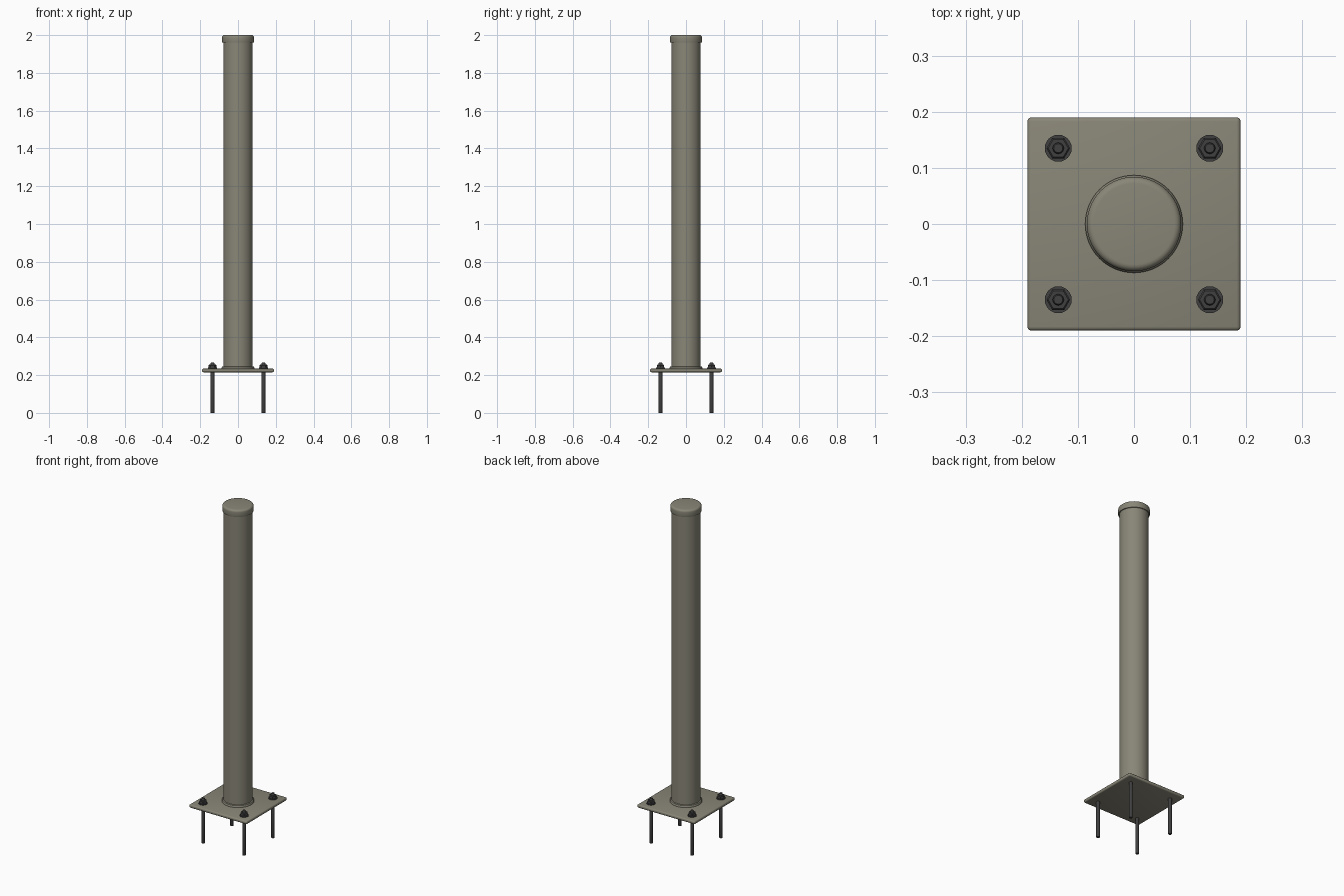
import bpy
import bmesh
import math

cube = bpy.data.objects.get("Cube")
if cube:
    bpy.data.objects.remove(cube, do_unlink=True)


def make_material(name, color):
    mat = bpy.data.materials.new(name)
    mat.use_nodes = True
    mat.diffuse_color = color
    mat.node_tree.nodes["Principled BSDF"].inputs["Base Color"].default_value = color
    return mat


paint = make_material("olive grey paint", (0.25, 0.24, 0.185, 1))
steel = make_material("dark steel", (0.05, 0.05, 0.05, 1))


def lathe(name, profile, mat, sides, x=0, y=0, smooth=True, turn=0):
    """Revolve (radius, height) points around the vertical axis, closing both ends."""
    bm = bmesh.new()
    rings = []
    for r, z in profile:
        angles = [turn + math.tau * i / sides for i in range(sides)]
        rings.append([bm.verts.new((r * math.cos(a), r * math.sin(a), z)) for a in angles])
    for low, high in zip(rings, rings[1:]):
        for i in range(sides):
            j = (i + 1) % sides
            bm.faces.new((low[i], low[j], high[j], high[i]))
    bm.faces.new(rings[0][::-1])
    bm.faces.new(rings[-1])
    return finish(name, bm, mat, smooth, x, y)


def finish(name, bm, mat, smooth=True, x=0, y=0):
    mesh = bpy.data.meshes.new(name)
    bm.to_mesh(mesh)
    bm.free()
    mesh.materials.append(mat)
    obj = bpy.data.objects.new(name, mesh)
    obj.location = (x, y, 0)
    bpy.context.collection.objects.link(obj)
    if smooth:
        bpy.ops.object.select_all(action="DESELECT")
        obj.select_set(True)
        bpy.context.view_layer.objects.active = obj
        bpy.ops.object.shade_smooth_by_angle(angle=math.radians(35))
    return obj


# Square base plate with softened corners and edges
PLATE_LOW, PLATE_TOP, HALF = 0.215, 0.234, 0.19
bm = bmesh.new()
bmesh.ops.create_cube(bm, size=1)
for v in bm.verts:
    v.co.x *= HALF * 2
    v.co.y *= HALF * 2
    v.co.z = PLATE_TOP if v.co.z > 0 else PLATE_LOW
bmesh.ops.bevel(bm, geom=bm.edges[:], offset=0.007, segments=3,
                profile=0.5, affect="EDGES")
finish("base_plate", bm, paint)

# Post, weld bead at its foot, and rounded cap
lathe("post", [(0.078, PLATE_TOP - 0.004), (0.078, 1.985)], paint, 64)
lathe("weld_bead", [(0.087, PLATE_TOP - 0.002), (0.087, 0.239), (0.084, 0.244),
                    (0.077, 0.247)], paint, 64)
cap = [(0.079, 1.96), (0.083, 1.96), (0.084, 1.963)]
ROUND = 0.012
for i in range(6):
    a = math.pi / 2 * i / 5
    cap.append((0.084 - ROUND + ROUND * math.cos(a), 2 - ROUND + ROUND * math.sin(a)))
lathe("post_cap", cap, paint, 64)

# Anchor bolts: threaded rod, washer and hex nut at each corner
BOLT = 0.135
for side, sx in (("right", -1), ("left", 1)):
    for end, sy in (("front", -1), ("back", 1)):
        x, y = sx * BOLT, sy * BOLT
        tag = end + "_" + side
        lathe("anchor_rod_" + tag, [(0.009, 0), (0.010, 0.002), (0.010, 0.263),
                                    (0.008, 0.266)], steel, 16, x, y)
        lathe("washer_" + tag, [(0.024, PLATE_TOP - 0.001), (0.024, 0.239)],
              steel, 24, x, y)
        lathe("nut_" + tag, [(0.021, 0.238), (0.021, 0.252), (0.018, 0.255)],
              steel, 6, x, y, smooth=False)
